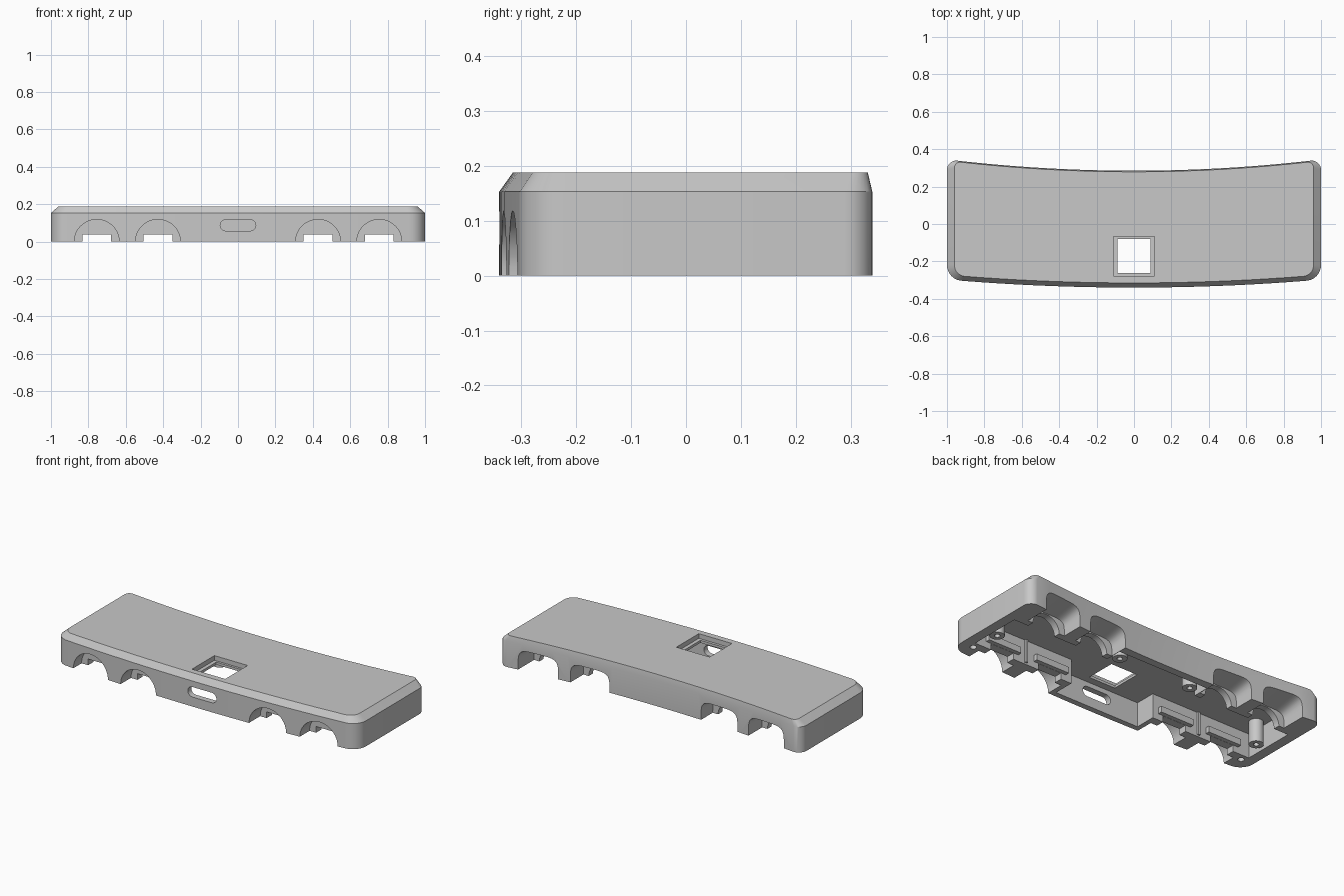
import bpy, bmesh
from math import sin, cos, pi, radians

old = bpy.data.objects.get("Cube")
if old:
    bpy.data.objects.remove(old, do_unlink=True)

grey = bpy.data.materials.new("matte grey")
grey.use_nodes = True
colour = (0.58, 0.58, 0.58, 1)
grey.diffuse_color = colour
grey.node_tree.nodes["Principled BSDF"].inputs["Base Color"].default_value = colour


def loft(name, rings):
    """Closed solid through rings with equal point counts."""
    bm = bmesh.new()
    loops = [[bm.verts.new(p) for p in ring] for ring in rings]
    n = len(loops[0])
    for a, b in zip(loops, loops[1:]):
        for i in range(n):
            j = (i + 1) % n
            bm.faces.new((a[i], a[j], b[j], b[i]))
    bm.faces.new(loops[0][::-1])
    bm.faces.new(loops[-1])
    bmesh.ops.recalc_face_normals(bm, faces=bm.faces)
    mesh = bpy.data.meshes.new(name)
    bm.to_mesh(mesh)
    bm.free()
    mesh.materials.append(grey)
    ob = bpy.data.objects.new(name, mesh)
    bpy.context.collection.objects.link(ob)
    return ob


def box(name, x0, x1, y0, y1, z0, z1):
    corners = ((x0, y0), (x1, y0), (x1, y1), (x0, y1))
    return loft(name, [[(x, y, z) for x, y in corners] for z in (z0, z1)])


def along_y(name, *stations):
    """Solid through (profile, y) stations."""
    return loft(name, [[(x, y, z) for x, z in profile] for profile, y in stations])


def arch(c, half, height, power=1.0):
    """Arch profile about x = c; a power below 1 squares it off."""
    pts = [(c + half, -0.1)]
    for i in range(25):
        a = pi * i / 24
        u = cos(a)
        x = abs(u) ** power * (1 if u > 0 else -1)
        pts.append((c + half * x, height * abs(sin(a)) ** power))
    return pts + [(c - half, -0.1)]


def post(name, x, y, r, z0, z1):
    ring = [(x + r * cos(pi * i / 16), y + r * sin(pi * i / 16)) for i in range(32)]
    return loft(name, [[(px, py, z) for px, py in ring] for z in (z0, z1)])


def cut(target, cutters):
    bpy.context.view_layer.objects.active = target
    for cutter in cutters:
        mod = target.modifiers.new("cut", "BOOLEAN")
        mod.operation = "DIFFERENCE"
        mod.solver = "EXACT"
        mod.object = cutter
        bpy.ops.object.modifier_apply(modifier=mod.name)
        bpy.data.objects.remove(cutter, do_unlink=True)


def smooth(ob):
    bpy.ops.object.select_all(action="DESELECT")
    ob.select_set(True)
    bpy.context.view_layer.objects.active = ob
    bpy.ops.object.shade_smooth_by_angle(angle=radians(25))


def outline(z, half, front, back, rf, rb):
    """Bowed bar outline with rounded corners."""
    def front_y(x):
        return front + 0.043 * x * x

    def back_y(x):
        return back + 0.06 * x * x

    def corner(side, r, start, y):
        cx = side * (half - r)
        return [(cx + r * cos(start + pi / 2 * i / 8),
                 y + r * sin(start + pi / 2 * i / 8), z) for i in range(9)]

    xf, xb = half - rf, half - rb
    pts = [(xf * i / 10, front_y(xf * i / 10), z) for i in range(-9, 10)]
    pts += corner(1, rf, -pi / 2, front_y(xf) + rf)
    pts += corner(1, rb, 0, back_y(xb) - rb)
    pts += [(-xb * i / 10, back_y(xb * i / 10), z) for i in range(-9, 10)]
    pts += corner(-1, rb, pi / 2, back_y(xb) - rb)
    pts += corner(-1, rf, pi, front_y(xf) + rf)
    return pts


# Bowed housing with a chamfered top rim
lower = (1.0, -0.34, 0.285, 0.085, 0.05)
housing = loft("housing", [
    outline(0, *lower),
    outline(0.153, *lower),
    outline(0.188, 0.96, -0.315, 0.279, 0.06, 0.03),
])

# Hollow underside
cutters = [
    box("main_cavity", -0.94, 0.94, -0.18, 0.14, -0.1, 0.145),
    box("centre_front_cavity", -0.28, 0.28, -0.305, 0.0, -0.1, 0.145),
    box("centre_back_cavity", -0.3, 0.3, 0.0, 0.24, -0.1, 0.145),
]

# Stepped square window in the top
cutters += [
    box("window_recess", -0.11, 0.11, -0.278, -0.066, 0.16, 0.3),
    box("window_hole", -0.088, 0.088, -0.262, -0.08, 0.1, 0.3),
]

# Rounded port slot in the front
port = [(side * 0.065 + 0.03 * cos(a + i * pi / 10), 0.087 + 0.03 * sin(a + i * pi / 10))
        for side, a in ((1, -pi / 2), (-1, pi / 2)) for i in range(11)]
cutters.append(along_y("port_slot", (port, -0.5), (port, -0.25)))

# Front arches, wedge-roofed back openings and the passages joining them
bays = (-0.755, -0.428, 0.428, 0.755)
for c in bays:
    front, saddle = arch(c, 0.12, 0.118), arch(c, 0.09, 0.085)
    outer, inner = arch(c, 0.125, 0.127, 0.4), arch(c, 0.125, 0.09, 0.4)
    cutters += [
        along_y("front_arch", (front, -0.5), (front, -0.23)),
        along_y("back_mouth", (inner, 0.18), (outer, 0.36)),
        along_y("back_saddle", (saddle, 0.1), (saddle, 0.25)),
        box("cable_slot", c - 0.077, c + 0.077, -0.3, -0.1, -0.1, 0.037),
    ]

# Small fixing holes in the end rims
for s in (-1, 1):
    cutters.append(post("fixing_hole", s * 0.92, -0.22, 0.018, -0.1, 0.1))
cut(housing, cutters)
smooth(housing)

# Lintels over the cable slots
for i, c in enumerate(bays):
    box(f"slot_lintel_{i + 1}", c - 0.11, c + 0.11, -0.185, -0.155, 0.038, 0.075)

# Screw posts and divider ribs inside
for side, s in (("right", -1), ("left", 1)):
    for place, x, y in (("outer", 0.89, -0.06), ("inner", 0.24, 0.17)):
        boss = post(f"{side}_{place}_screw_post", s * x, y, 0.04, 0.01, 0.15)
        cut(boss, [post("screw_hole", s * x, y, 0.015, -0.1, 0.1)])
        smooth(boss)
    box(f"{side}_divider_rib", s * 0.593 - 0.008, s * 0.593 + 0.008, -0.185, -0.17, 0.01, 0.15)
